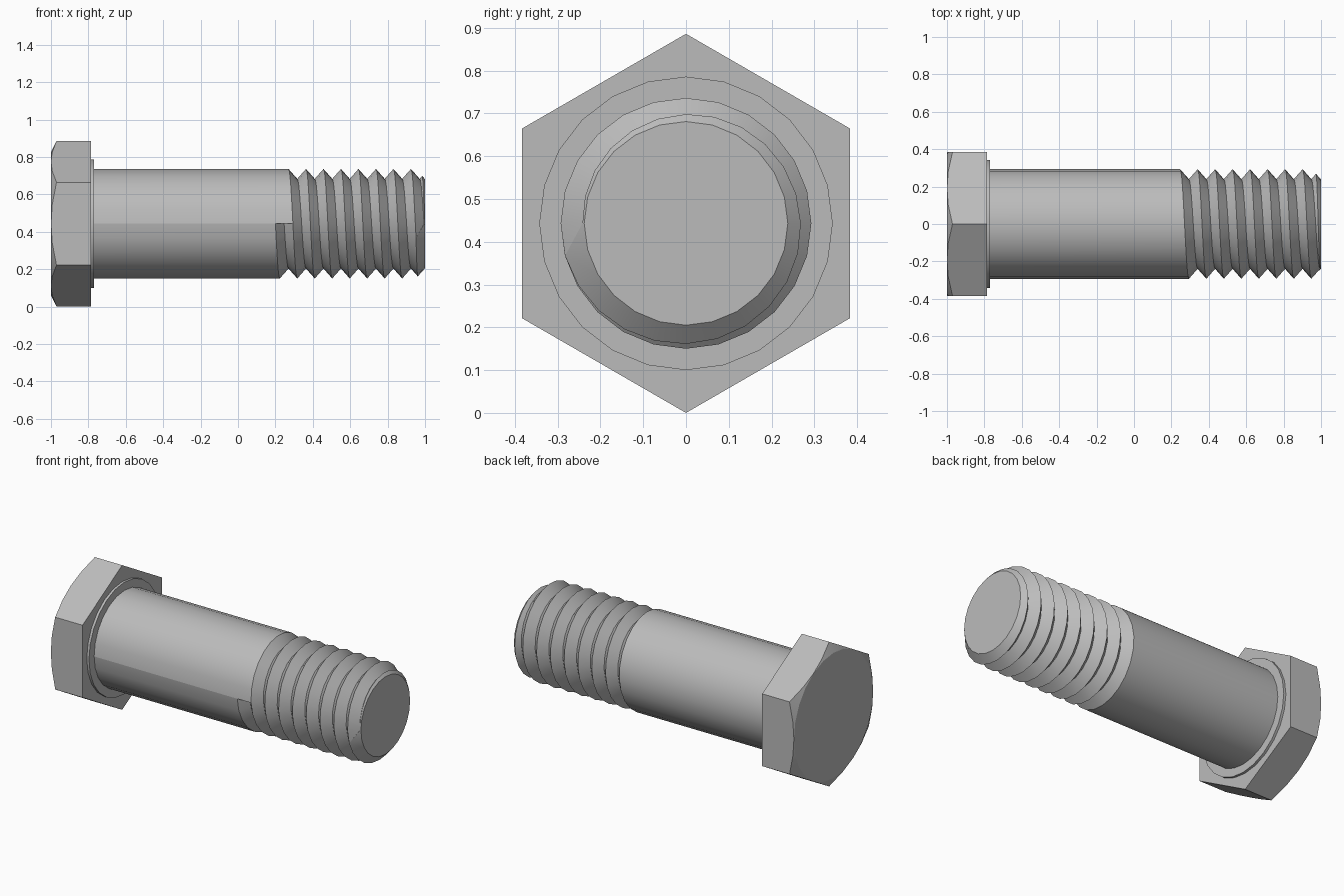
import bpy, bmesh, math
from mathutils import Vector

cube = bpy.data.objects.get("Cube")
if cube:
    bpy.data.objects.remove(cube, do_unlink=True)

SEG = 24
HEX_R = 0.443                      # hexagon corner radius, also axis height
FLAT_R = HEX_R * math.cos(math.pi / 6)
SHANK_R, ROOT_R, TIP_R = 0.293, 0.24, 0.238
PITCH, THREAD_X = 0.0935, 0.2
HEAD_X, COLLAR_X = -0.785, -0.77
SLOPE = (SHANK_R - ROOT_R) / (PITCH / 2)

steel = bpy.data.materials.new("steel grey")
steel.use_nodes = True
steel.diffuse_color = (0.5, 0.5, 0.5, 1)
steel.node_tree.nodes["Principled BSDF"].inputs["Base Color"].default_value = (0.5, 0.5, 0.5, 1)


def polar(x, r, a):
    """Point around the bolt axis; angle 0 faces the front, turning downward."""
    return Vector((x, -r * math.cos(a), HEX_R - r * math.sin(a)))


def finish(bm, name, angle):
    bmesh.ops.remove_doubles(bm, verts=bm.verts, dist=0.0002)
    bmesh.ops.recalc_face_normals(bm, faces=bm.faces)
    mesh = bpy.data.meshes.new(name)
    bm.to_mesh(mesh)
    bm.free()
    mesh.materials.append(steel)
    ob = bpy.data.objects.new(name, mesh)
    bpy.context.collection.objects.link(ob)
    bpy.ops.object.select_all(action='DESELECT')
    ob.select_set(True)
    bpy.context.view_layer.objects.active = ob
    bpy.ops.object.shade_smooth_by_angle(angle=math.radians(angle))
    return ob


def skin(bm, columns):
    """Quads between neighbouring columns of points."""
    cols = [[bm.verts.new(p) for p in c] for c in columns]
    for a, b in zip(cols, cols[1:]):
        for j in range(len(a) - 1):
            bm.faces.new((a[j], a[j + 1], b[j + 1], b[j]))
    return cols


def cap(bm, cols, j):
    bm.faces.new([c[j] for c in cols[:-1]])


# Hexagonal head with a conical chamfer on its outer face
bm = bmesh.new()
columns = []
for i in range(SEG + 1):
    a = 2 * math.pi * i / SEG
    off = (a + math.pi / 6) % (math.pi / 3) - math.pi / 6
    r = FLAT_R / math.cos(off)
    columns.append([polar(-1, FLAT_R, a), polar(-1 + (r - FLAT_R) * 0.5, r, a), polar(HEAD_X, r, a)])
cols = skin(bm, columns)
cap(bm, cols, 0)
cap(bm, cols, 2)
finish(bm, "hex_head", 24)

# Thin round collar under the head
bm = bmesh.new()
angles = [2 * math.pi * i / SEG for i in range(SEG + 1)]
cols = skin(bm, [[polar(HEAD_X, 0.343, a), polar(COLLAR_X, 0.343, a)] for a in angles])
cap(bm, cols, 0)
cap(bm, cols, 1)
finish(bm, "collar", 30)


# Shank running into a right-handed helical thread, chamfered at the tip
def column(a):
    pts = [(COLLAR_X, SHANK_R)]
    clipped = None
    for j in range(20):
        x = THREAD_X + PITCH * (a / (2 * math.pi) + j / 2)
        r = ROOT_R if j % 2 else SHANK_R
        if clipped is None and r > TIP_R + SLOPE * (1 - x):
            px, pr = pts[-1]           # where the thread flank meets the chamfer
            x = (TIP_R - pr + SLOPE * (1 + px)) / (2 * SLOPE)
            clipped = (x, pr + SLOPE * (x - px))
        pts.append(clipped or (x, r))
    pts.append((1, TIP_R))
    return [polar(x, r, a) for x, r in pts]


bm = bmesh.new()
cols = skin(bm, [column(a) for a in angles])
cap(bm, cols, 0)
cap(bm, cols, -1)
bm.faces.new(cols[0][1:4])             # step where the thread starts
finish(bm, "threaded_shank", 30)
